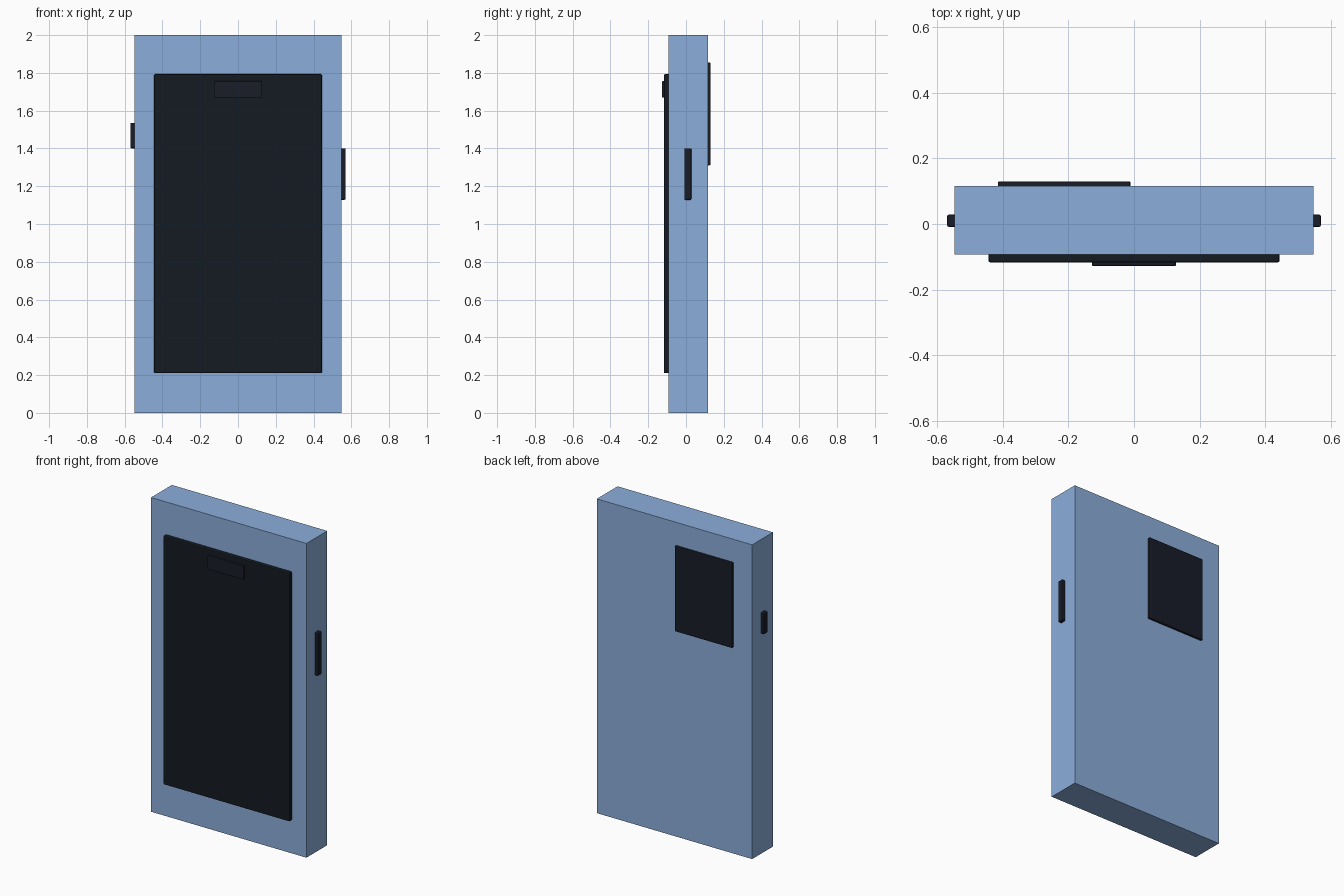
import bpy

if "Cube" in bpy.data.objects:
    bpy.data.objects.remove(bpy.data.objects["Cube"])


def material(name, rgb):
    mat = bpy.data.materials.new(name)
    mat.diffuse_color = (*rgb, 1)
    mat.use_nodes = True
    mat.node_tree.nodes["Principled BSDF"].inputs["Base Color"].default_value = mat.diffuse_color
    return mat


def box(name, x, y, z, mat=None, bevel=0):
    """Box spanning the given (min, max) ranges, optionally with chamfered edges."""
    spans = (x, y, z)
    bpy.ops.mesh.primitive_cube_add(size=1, location=[(a + b) / 2 for a, b in spans])
    ob = bpy.context.object
    ob.name = name
    ob.scale = [b - a for a, b in spans]
    bpy.ops.object.transform_apply(location=False, rotation=False, scale=True)
    if bevel:
        mod = ob.modifiers.new("edge_bevel", 'BEVEL')
        mod.width = bevel
        mod.segments = 2
    if mat:
        ob.data.materials.append(mat)
    return ob


blue = material("body_blue", (0.26, 0.42, 0.71))
glass = material("screen_black", (0.007, 0.011, 0.016))
trim = material("trim_black", (0.010, 0.012, 0.022))

# Sharp-edged slab body
box("body", (-0.547, 0.547), (-0.093, 0.116), (0, 2), blue)

# Front: screen with a raised notch
box("screen", (-0.444, 0.444), (-0.117, -0.08), (0.21, 1.793), glass, 0.006)
box("notch", (-0.128, 0.128), (-0.128, -0.105), (1.669, 1.756), trim, 0.004)

# Back: camera plate
box("camera_plate", (-0.415, -0.01), (0.10, 0.13), (1.311, 1.854), trim, 0.005)

# Side buttons, sunk partly into the body
box("right_button", (0.53, 0.57), (-0.009, 0.029), (1.128, 1.401), trim, 0.006)
box("left_button", (-0.57, -0.53), (-0.009, 0.029), (1.401, 1.536), trim, 0.006)
